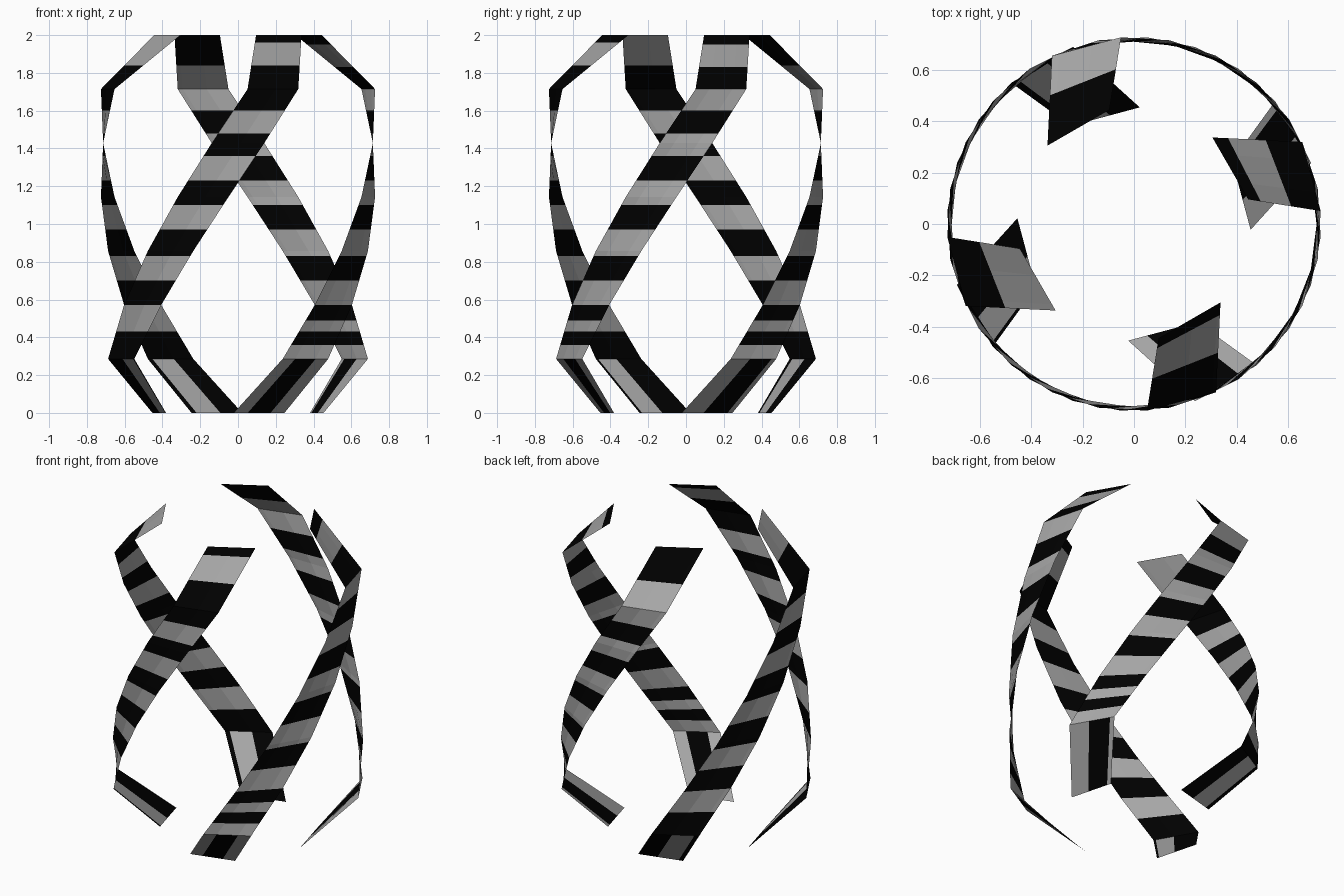
import bpy, math
from mathutils import Vector

if "Cube" in bpy.data.objects:
    bpy.data.objects.remove(bpy.data.objects["Cube"])

SEGMENTS = 7            # straight pieces per ribbon
RISE = 2.0 / SEGMENTS
STEP = math.radians(15)  # twist per piece
HALF = 0.139            # half ribbon width


def material(name, v):
    m = bpy.data.materials.new(name)
    m.diffuse_color = (v, v, v, 1)
    m.use_nodes = True
    m.node_tree.nodes["Principled BSDF"].inputs["Base Color"].default_value = m.diffuse_color
    return m


black = material("black", 0.0)
grey = material("grey", 0.38)


def row_point(row, start, u):
    """Point on a ribbon cross-section; u runs -1..1 across the width."""
    r = 0.432 if row in (0, SEGMENTS) else 0.714
    a = start + row * STEP
    out = Vector((math.cos(a), math.sin(a), 0))
    side = Vector((-math.sin(a), math.cos(a), 0))
    return out * r + side * HALF * u + Vector((0, 0, row * RISE))


def ribbon_point(z, start, u):
    row = min(int(z / RISE + 1e-6), SEGMENTS - 1)
    t = z / RISE - row
    return row_point(row, start, u).lerp(row_point(row + 1, start, u), t)


# stripe edges by height, alternating in colour between them
EDGES = [RISE, 0.43, 0.57, 0.70, 0.83, 0.97, 1.10, 1.23, 1.36, 1.48, 1.60]


def ribbon(name, start, inverted, extra_edges, foot):
    edges = EDGES + extra_edges
    levels = sorted(edges + [i * RISE for i in range(SEGMENTS + 1)])
    # drop near-duplicate levels
    levels = [z for i, z in enumerate(levels) if i == 0 or z - levels[i - 1] > 0.004]
    us = (-1, *foot, 1)
    verts = [ribbon_point(z, start, u) for z in levels for u in us]
    faces, slots = [], []
    for i in range(len(levels) - 1):
        mid = (levels[i] + levels[i + 1]) / 2
        for j in range(3):
            a = i * 4 + j
            faces.append((a, a + 1, a + 5, a + 4))
            if mid < RISE:                       # foot: stripes run lengthwise
                c = 1 if j == 1 else 0
            else:                                # bands round the ribbon
                c = (sum(mid > e for e in edges) + 1) % 2
            slots.append(c ^ int(inverted))
    me = bpy.data.meshes.new(name)
    me.from_pydata(verts, [], faces)
    me.materials.append(black)
    me.materials.append(grey)
    for p, s in zip(me.polygons, slots):
        p.material_index = s
    ob = bpy.data.objects.new(name, me)
    bpy.context.collection.objects.link(ob)


# four ribbons wound the same way, two with swapped colours
ribbon("ribbon_front", math.radians(-75), True, [0.36, 0.49, 6 * RISE, 1.83, 1.95], (-0.45, 0.45))
ribbon("ribbon_right", math.radians(15), True, [0.36, 0.49, 1.84], (-0.14, 0.8))
ribbon("ribbon_back", math.radians(105), False, [1.84], (-0.14, 0.8))
ribbon("ribbon_left", math.radians(195), False, [1.84, 1.96], (0.1, 0.9))
